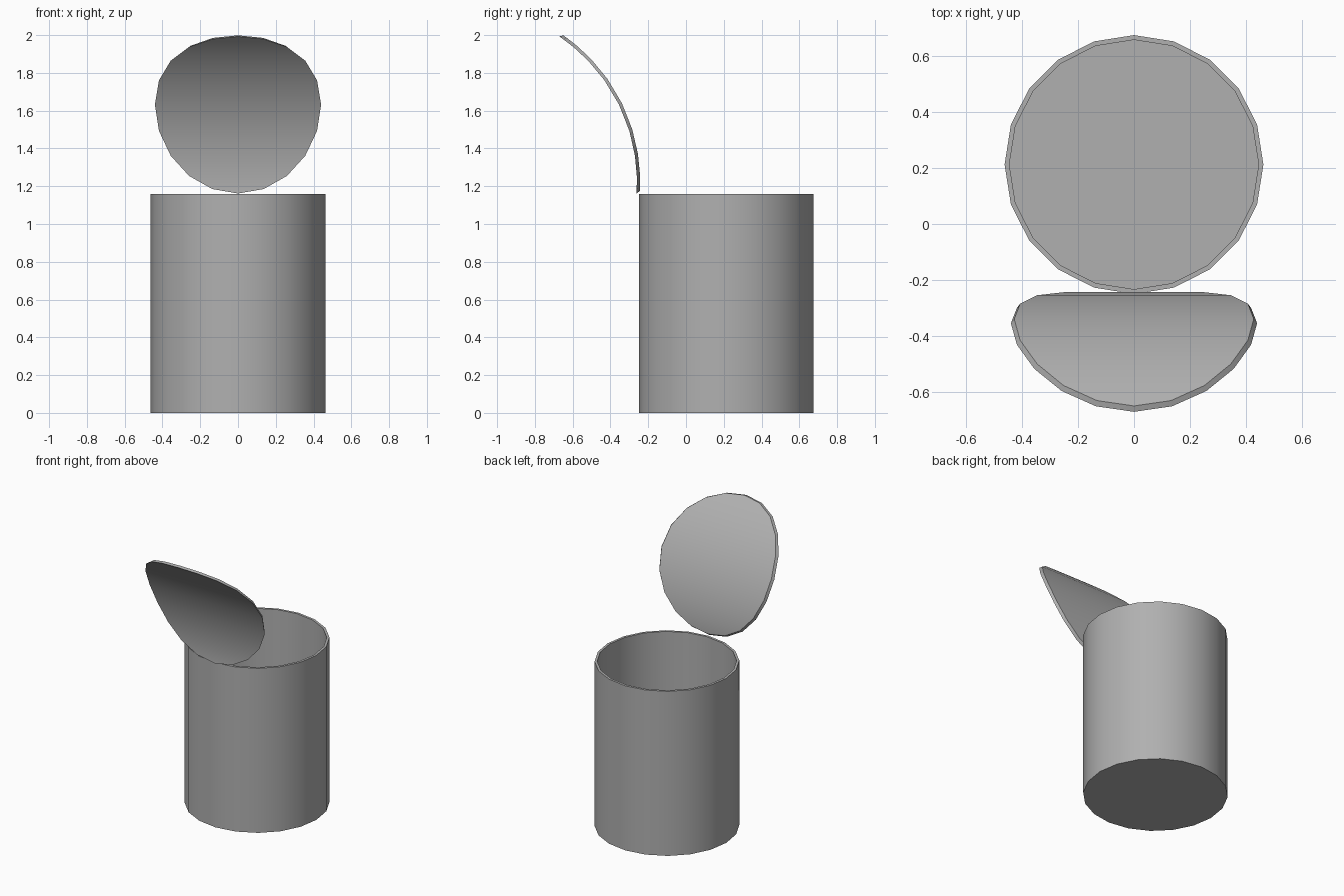
import bpy, bmesh
from math import sin, cos, pi, radians

if "Cube" in bpy.data.objects:
    bpy.data.objects.remove(bpy.data.objects["Cube"])

N = 20

# dull dark metal
metal = bpy.data.materials.new("grey_metal")
metal.diffuse_color = (0.435, 0.435, 0.435, 1)
metal.use_nodes = True
metal.node_tree.nodes["Principled BSDF"].inputs["Base Color"].default_value = metal.diffuse_color


def finish(bm, name):
    bmesh.ops.recalc_face_normals(bm, faces=bm.faces)
    me = bpy.data.meshes.new(name)
    bm.to_mesh(me)
    bm.free()
    me.materials.append(metal)
    ob = bpy.data.objects.new(name, me)
    bpy.context.collection.objects.link(ob)
    bpy.ops.object.select_all(action='DESELECT')
    ob.select_set(True)
    bpy.context.view_layer.objects.active = ob
    bpy.ops.object.shade_smooth_by_angle(angle=radians(30))
    return ob


# can body: open container with a thin wall and floor
def make_can(r=0.4625, wall=0.017, h=1.16, cy=0.2125):
    bm = bmesh.new()
    profile = [(r, 0), (r, h), (r - wall, h), (r - wall, wall)]
    rings = [[bm.verts.new((pr * cos(2 * pi * i / N), cy + pr * sin(2 * pi * i / N), z))
              for i in range(N)] for pr, z in profile]
    for a, b in zip(rings, rings[1:]):
        for i in range(N):
            j = (i + 1) % N
            bm.faces.new((a[i], a[j], b[j], b[i]))
    bm.faces.new(rings[0])
    bm.faces.new(rings[-1])
    return finish(bm, "can_body")


# lid: twenty-sided disc peeled back along an arc, rim tapering to the convex side
def make_lid(bend=0.939, thick=0.017):
    bm = bmesh.new()
    mid = radians(26.2)
    axis_y, axis_z = -0.243 - bend, 1.225

    def ring(radius, half_width, half_angle):
        out = []
        for i in range(N):
            t = 2 * pi * i / N
            a = mid + radians(half_angle) * cos(t)
            out.append(bm.verts.new((half_width * sin(t), axis_y + radius * cos(a),
                                     axis_z + radius * sin(a))))
        return out

    outer = ring(bend, 0.428, 29.3)
    inner = ring(bend - thick, 0.44, 30.15)
    for i in range(N):
        j = (i + 1) % N
        bm.faces.new((outer[i], outer[j], inner[j], inner[i]))
    # strips across each curved face
    for v in (outer, inner):
        for i in range(N // 2):
            strip = [v[i], v[i + 1], v[(N - i - 1) % N], v[(N - i) % N]]
            bm.faces.new(list(dict.fromkeys(strip)))
    return finish(bm, "peeled_lid")


make_can()
make_lid()
